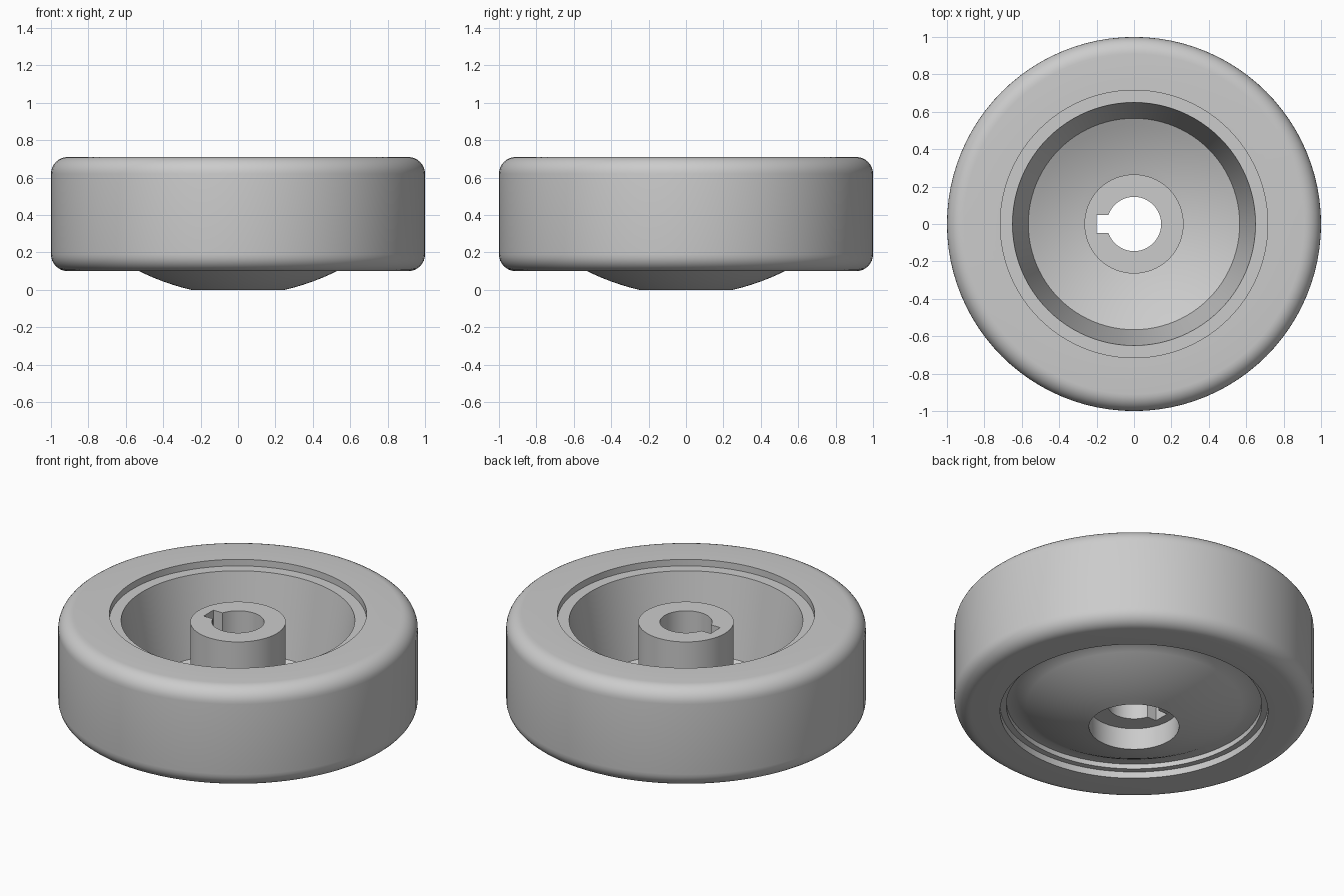
import bpy, bmesh, math

cube = bpy.data.objects.get("Cube")
if cube:
    bpy.data.objects.remove(cube)

SEGMENTS = 96

grey = bpy.data.materials.new("plain grey")
grey.use_nodes = True
colour = (0.6, 0.6, 0.6, 1)
grey.diffuse_color = colour
grey.node_tree.nodes["Principled BSDF"].inputs["Base Color"].default_value = colour


def lathe(name, profile):
    """Revolve a closed (radius, height) profile around z."""
    bm = bmesh.new()
    verts = [bm.verts.new((r, 0, z)) for r, z in profile]
    edges = [bm.edges.new((verts[i - 1], verts[i])) for i in range(len(verts))]
    bmesh.ops.spin(bm, geom=verts + edges, cent=(0, 0, 0), axis=(0, 0, 1),
                   angle=math.tau, steps=SEGMENTS, use_merge=True)
    bmesh.ops.remove_doubles(bm, verts=bm.verts[:], dist=1e-5)
    bmesh.ops.recalc_face_normals(bm, faces=bm.faces[:])
    mesh = bpy.data.meshes.new(name)
    bm.to_mesh(mesh)
    bm.free()
    mesh.materials.append(grey)
    obj = bpy.data.objects.new(name, mesh)
    bpy.context.collection.objects.link(obj)
    return obj


def smooth(obj):
    bpy.ops.object.select_all(action='DESELECT')
    obj.select_set(True)
    bpy.context.view_layer.objects.active = obj
    bpy.ops.object.shade_smooth_by_angle(angle=math.radians(30))


def fillet(r, z, radius, start, steps=8):
    """Quarter-circle points, counter-clockwise from the start angle."""
    angles = [math.radians(start + 90 * i / steps) for i in range(steps + 1)]
    return [(r + radius * math.cos(a), z + radius * math.sin(a)) for a in angles]


def dish(r_from, r_to, base, steps=8):
    """Shallow bowl curve between two radii."""
    radii = [r_from + (r_to - r_from) * i / steps for i in range(steps + 1)]
    return [(r, base + (r * r - 0.0625) / 2.18) for r in radii]


# Tyre with rounded shoulders and a stepped inner seat
tyre = lathe("tyre", fillet(0.91, 0.19, 0.09, -90) + fillet(0.91, 0.62, 0.09, 0)
             + [(0.715, 0.71), (0.715, 0.6), (0.745, 0.6), (0.745, 0.1)])
smooth(tyre)

# Rim, bowl-shaped web and central hub in one turned piece
wheel = lathe("wheel_hub", [(0.745, 0.14), (0.745, 0.6), (0.715, 0.6),
                            (0.715, 0.67), (0.65, 0.67)]
              + dish(0.565, 0.265, 0.08)
              + [(0.265, 0.66), (0.145, 0.66), (0.145, 0.135), (0.255, 0.135)]
              + dish(0.25, 0.65, 0.0)
              + [(0.71, 0.17), (0.71, 0.14)])

# Keyway slot cut along the bore
bpy.ops.mesh.primitive_cube_add(size=1, location=(-0.1, 0, 0.45))
cutter = bpy.context.object
cutter.name = "keyway_cutter"
cutter.scale = (0.2, 0.094, 1.0)
cut = wheel.modifiers.new("keyway", 'BOOLEAN')
cut.operation = 'DIFFERENCE'
cut.solver = 'EXACT'
cut.object = cutter
bpy.context.view_layer.objects.active = wheel
bpy.ops.object.modifier_apply(modifier=cut.name)
bpy.data.objects.remove(cutter)
smooth(wheel)
